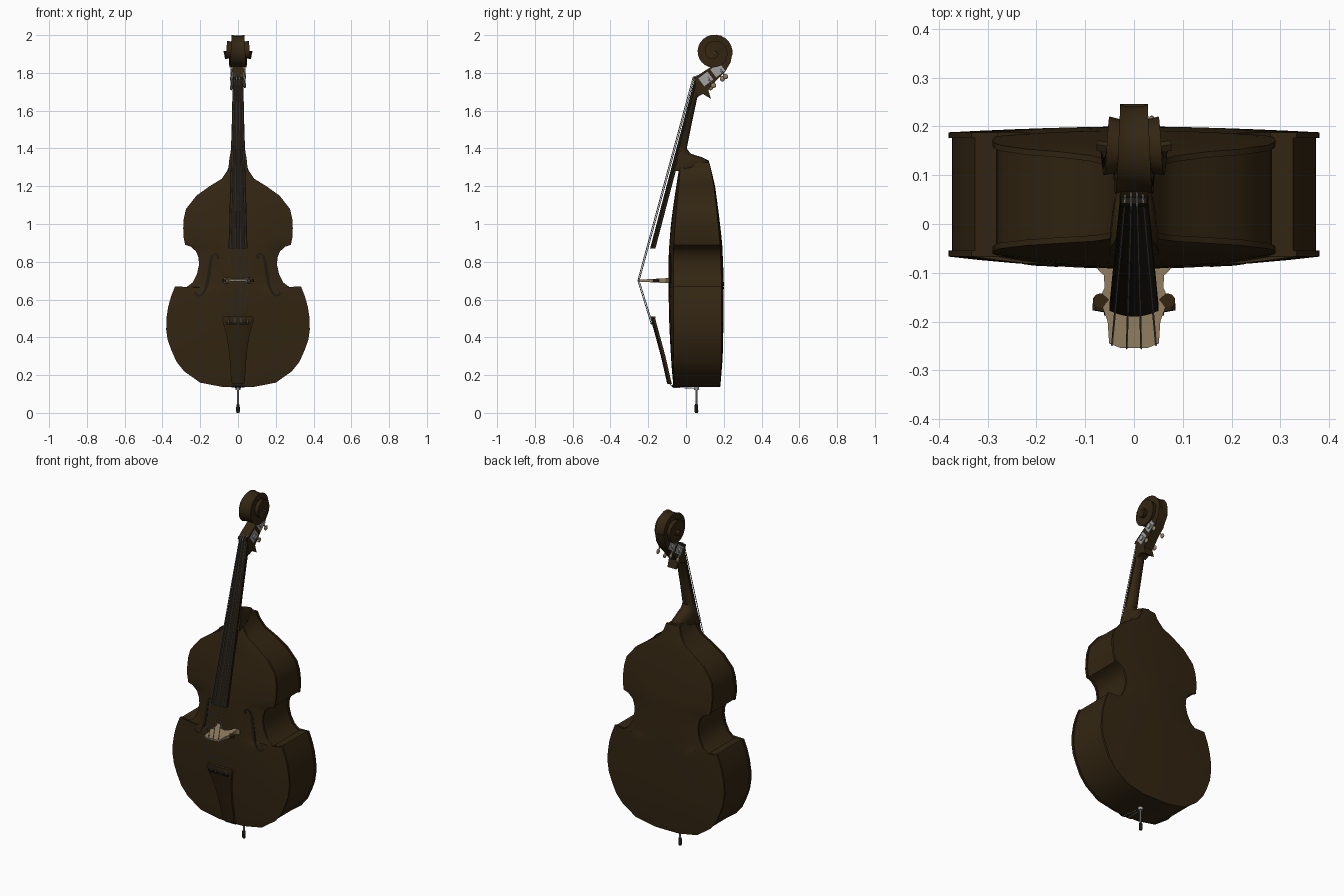
import bpy, bmesh, math
from mathutils import Vector, Matrix

if "Cube" in bpy.data.objects:
    bpy.data.objects.remove(bpy.data.objects["Cube"])

def material(name, r, g, b):
    m = bpy.data.materials.new(name)
    m.diffuse_color = (r, g, b, 1)
    m.use_nodes = True
    m.node_tree.nodes["Principled BSDF"].inputs["Base Color"].default_value = m.diffuse_color
    return m

WOOD = material("dark_varnish", 0.033, 0.019, 0.006)
EBONY = material("ebony", 0.014, 0.010, 0.005)
MAPLE = material("pale_maple", 0.30, 0.215, 0.12)
STEEL = material("steel", 0.36, 0.36, 0.36)

def finish(name, bm, mat, angle=35):
    bmesh.ops.remove_doubles(bm, verts=bm.verts, dist=1e-5)
    bmesh.ops.recalc_face_normals(bm, faces=bm.faces)
    me = bpy.data.meshes.new(name)
    bm.to_mesh(me)
    bm.free()
    me.materials.append(mat)
    ob = bpy.data.objects.new(name, me)
    bpy.context.collection.objects.link(ob)
    bpy.ops.object.select_all(action='DESELECT')
    ob.select_set(True)
    bpy.context.view_layer.objects.active = ob
    bpy.ops.object.shade_smooth_by_angle(angle=math.radians(angle))
    return ob

def add_loft(bm, rings):
    """Skin closed rings of equal size and cap both ends."""
    vs = [[bm.verts.new(p) for p in r] for r in rings]
    n = len(vs[0])
    for a, b in zip(vs, vs[1:]):
        for i in range(n):
            bm.faces.new((a[i], a[(i + 1) % n], b[(i + 1) % n], b[i]))
    bm.faces.new(vs[0])
    bm.faces.new(vs[-1])

def loft(name, rings, mat, angle=35):
    bm = bmesh.new()
    add_loft(bm, rings)
    return finish(name, bm, mat, angle)

def tube(name, pts, r, mat, n=8):
    """Round rod through points; r is one radius or one per point."""
    pts = [Vector(p) for p in pts]
    rs = r if isinstance(r, (list, tuple)) else [r] * len(pts)
    rings = []
    for i, p in enumerate(pts):
        d = (pts[min(i + 1, len(pts) - 1)] - pts[max(i - 1, 0)]).normalized()
        u = d.orthogonal().normalized() if abs(d.x) > 0.9 else d.cross(Vector((1, 0, 0))).normalized()
        v = d.cross(u)
        rings.append([p + rs[i] * (u * math.cos(k * math.tau / n) + v * math.sin(k * math.tau / n)) for k in range(n)])
    return loft(name, rings, mat)

def side_prism(name, yz, w, mat):
    """Side profile extruded across x from -w to w."""
    return loft(name, [[(x, y, z) for y, z in yz] for x in (-w, w)], mat)

def interp(tab, z):
    if z <= tab[0][0]:
        return tab[0][1]
    for (a, u), (b, v) in zip(tab, tab[1:]):
        if z <= b:
            return u + (v - u) * (z - a) / (b - a)
    return tab[-1][1]

# Body: half outline (x, z), ringed row by row with arched front and back
OUT = [(.08, .137), (.2, .16), (.285, .22), (.325, .27), (.352, .33), (.372, .385), (.38, .44),
       (.379, .5), (.37, .56), (.355, .615), (.333, .67), (.28, .66), (.24, .69), (.217, .735),
       (.206, .787), (.21, .825), (.222, .855), (.25, .88), (.28, .89), (.289, .935), (.29, .98),
       (.287, 1.03), (.275, 1.08), (.22, 1.15), (.15, 1.2), (.085, 1.24), (.055, 1.285), (.043, 1.325)]
FRONT = [(.13, -.064), (.5, -.067), (.85, -.066), (1.0, -.058), (1.33, -.027)]
BACK = [(.13, .18), (.3, .188), (.7, .188), (.9, .18), (1.05, .165), (1.2, .148), (1.33, .122)]
WIDTH = sorted((z, x) for x, z in OUT)

def arch(z):
    return max(0, math.sin(math.pi * min(1, (z - .13) / 1.21))) ** .7

def front_y(x, z):
    return interp(FRONT, z) - .026 * arch(z) * (1 - (x / interp(WIDTH, z)) ** 2)

mid_z = sorted(z for _, z in OUT)
T = [-1 + i / 6 for i in range(13)]
rows = []
for (X, z), zc in zip(OUT, mid_z):
    f, b, a, e = interp(FRONT, z), interp(BACK, z), arch(z), .007
    h = lambda t: zc + (z - zc) * t * t
    ring = [(X * t, f - .026 * a * (1 - t * t), h(t)) for t in T]
    ring += [(X, f + .012, z), (X - e, f + .012, z), (X - e, b - .012, z), (X, b - .012, z)]
    ring += [(X * t, b + .012 * a * (1 - t * t), h(t)) for t in reversed(T)]
    ring += [(-X, b - .012, z), (e - X, b - .012, z), (e - X, f + .012, z), (-X, f + .012, z)]
    rows.append(ring)
loft("body", rows, WOOD)

# Sound holes: thin S-shaped plates following the front
S = [(.106, .815, .009), (.104, .833, .006), (.118, .843, .004), (.135, .832, .005), (.146, .795, .008),
     (.153, .735, .009), (.165, .675, .008), (.183, .632, .005), (.205, .618, .004), (.224, .63, .006), (.222, .648, .009)]
for s, side in ((-1, "left"), (1, "right")):
    rings = []
    for i, (x, z, w) in enumerate(S):
        p, q = S[max(i - 1, 0)], S[min(i + 1, len(S) - 1)]
        d = Vector((q[0] - p[0], q[1] - p[1])).normalized()
        a, b = (x - d.y * w, z + d.x * w), (x + d.y * w, z - d.x * w)
        rings.append([(s * u, front_y(u, v) + o, v) for (u, v), o in ((a, -.002), (b, -.002), (b, .003), (a, .003))])
    loft("sound_hole_" + side, rings, EBONY)

# Neck with heel, rounded at the back
def board_y(z):
    return -.19 + .235 * (z - .87) / .895

def half_round(z, w, yf, yb):
    return [(w * math.cos(math.pi * k / 10), yf + (yb - yf) * math.sin(math.pi * k / 10), z) for k in range(11)]

NECK = [(1.28, .02, .05), (1.30, .125, .05), (1.335, .122, .047), (1.355, .08, .044), (1.372, .025, .041),
        (1.4, .004, .037), (1.53, .03, .033), (1.67, .06, .03), (1.69, .085, .03), (1.765, .09, .029)]
loft("neck", [half_round(z, w, board_y(z) + .02, yb) for z, yb, w in NECK], WOOD)

# Fingerboard with a curved playing face, and nut
rings = []
for z, w in ((.87, .05), (1.765, .027)):
    y = board_y(z)
    arc = [(w * t, y + .012 * t * t, z) for t in (-1, -.67, -.33, 0, .33, .67, 1)]
    rings.append(arc + [(w, y + .028, z), (-w, y + .028, z)])
loft("fingerboard", rings, EBONY)
side_prism("nut", [(.036, 1.765), (.07, 1.765), (.07, 1.778), (.042, 1.778)], .027, EBONY)

# Pegbox, running up into the scroll
side_prism("pegbox", [(.045, 1.765), (.062, 1.675), (.09, 1.688), (.132, 1.663), (.118, 1.71), (.165, 1.765),
                      (.208, 1.808), (.236, 1.855), (.246, 1.905), (.19, 1.91), (.172, 1.858), (.06, 1.785)], .029, WOOD)

# Scroll: spiral band that widens as it winds inwards
def radius(t):
    return max(0.004, .098 - .014 * t - .012 * t * t)

rings = []
for i in range(51):
    t = 2.1 * i / 50
    a = math.radians(-8) + t * math.tau
    w = .026 + .024 * t
    r0, r1 = radius(t), radius(t + 1) - .003 if t < 1 else .001
    rings.append([(x, .149 + r * math.cos(a), 1.909 + r * math.sin(a))
                  for x, r in ((-w, r0), (-w * .6, r0 - .005), (w * .6, r0 - .005), (w, r0), (w, r1), (-w, r1))])
loft("scroll", rings, WOOD)

# Tuning machines: side plates, gears, shafts and keys
for s, side in ((-1, "left"), (1, "right")):
    for k, (y, z) in enumerate(((.105, 1.768), (.168, 1.815))):
        c, d = Vector((0, y, z)), Vector((0, .8, .6))
        n = Vector((0, .6, -.8))
        tag = f"{side}_{k + 1}"
        quad = [c + d * u * .03 + n * v * .026 for u, v in ((-1, -1), (1, -1), (1, 1), (-1, 1))]
        loft("tuner_plate_" + tag, [[p + Vector((s * x, 0, 0)) for p in quad] for x in (.027, .034)], STEEL)
        tube("tuner_gear_" + tag, [(s * .034, y, z), (s * .041, y, z)], .015, STEEL, 12)
        base = c + Vector((s * .036, 0, 0)) + d * (.012 if s > 0 else -.008)
        end = base + n * .052
        tube("tuner_shaft_" + tag, [base, end], .004, STEEL)
        bm = bmesh.new()
        bmesh.ops.create_uvsphere(bm, u_segments=12, v_segments=8, radius=.014,
                                  matrix=Matrix.Translation(end) @ Matrix.Diagonal((.5, 1, 1, 1)))
        finish("tuner_key_" + tag, bm, MAPLE)

# Bridge: right half outline (x, y) mirrored, thinner towards the strings
HALF = [(0, -.135), (.022, -.128), (.036, -.108), (.04, -.082), (.075, -.082), (.074, -.094), (.062, -.105),
        (.06, -.13), (.066, -.143), (.052, -.155), (.064, -.172), (.054, -.2), (.051, -.245), (.028, -.254)]
shape = HALF + [(-x, y) for x, y in reversed(HALF[1:])]
def bridge_half_depth(y):
    return .005 + .009 * (y + .255) / .17
loft("bridge", [[(x, y, .7 + s * bridge_half_depth(y)) for x, y in shape] for s in (-1, 1)], MAPLE)
for s, side in ((-1, "left"), (1, "right")):
    tube("bridge_ear_" + side, [(s * .069, -.158, .693), (s * .069, -.158, .707)], .016, WOOD, 10)

# Tailpiece flaring upwards
TAIL = [(.152, -.098, .03), (.165, -.102, .036), (.3, -.133, .045), (.4, -.16, .058), (.48, -.182, .08),
        (.5, -.187, .085), (.51, -.186, .078)]
rings = []
for z, y, w in TAIL:
    rings.append([(w * t, y + .01 * t * t, z) for t in (-1, -.5, 0, .5, 1)] + [(w, y + .024, z), (-w, y + .024, z)])
loft("tailpiece", rings, WOOD)
side_prism("string_bar", [(-.186, .468), (-.178, .468), (-.178, .478), (-.188, .478)], .062, EBONY)

# Strings: pegbox, nut, bridge, tailpiece
for i, k in enumerate((-1, -.33, .33, 1)):
    drop = .008 * k * k
    tube(f"string_{i + 1}", [(k * .016, .11, 1.80), (k * .019, .037 + drop, 1.779),
                             (k * .045, -.256 + drop, .70), (k * .05, -.186 + drop, .475)], .0022, STEEL, 6)

# Tail wires, end button, endpin and rubber foot
for s, side in ((-1, "left"), (1, "right")):
    tube("tail_wire_" + side, [(s * .02, -.088, .155), (s * .016, -.066, .135), (s * .006, .055, .13)], .0022, STEEL, 6)
tube("saddle", [(-.035, -.066, .143), (.035, -.066, .143)], .009, EBONY)
tube("end_button", [(0, .055, .122), (0, .055, .145)], [.012, .016], STEEL, 12)
tube("endpin", [(0, .055, .03), (0, .055, .13)], .005, STEEL, 10)
tube("endpin_foot", [(0, .055, 0), (0, .055, .008), (0, .055, .04), (0, .055, .046)], [.007, .01, .009, .006], EBONY, 12)
